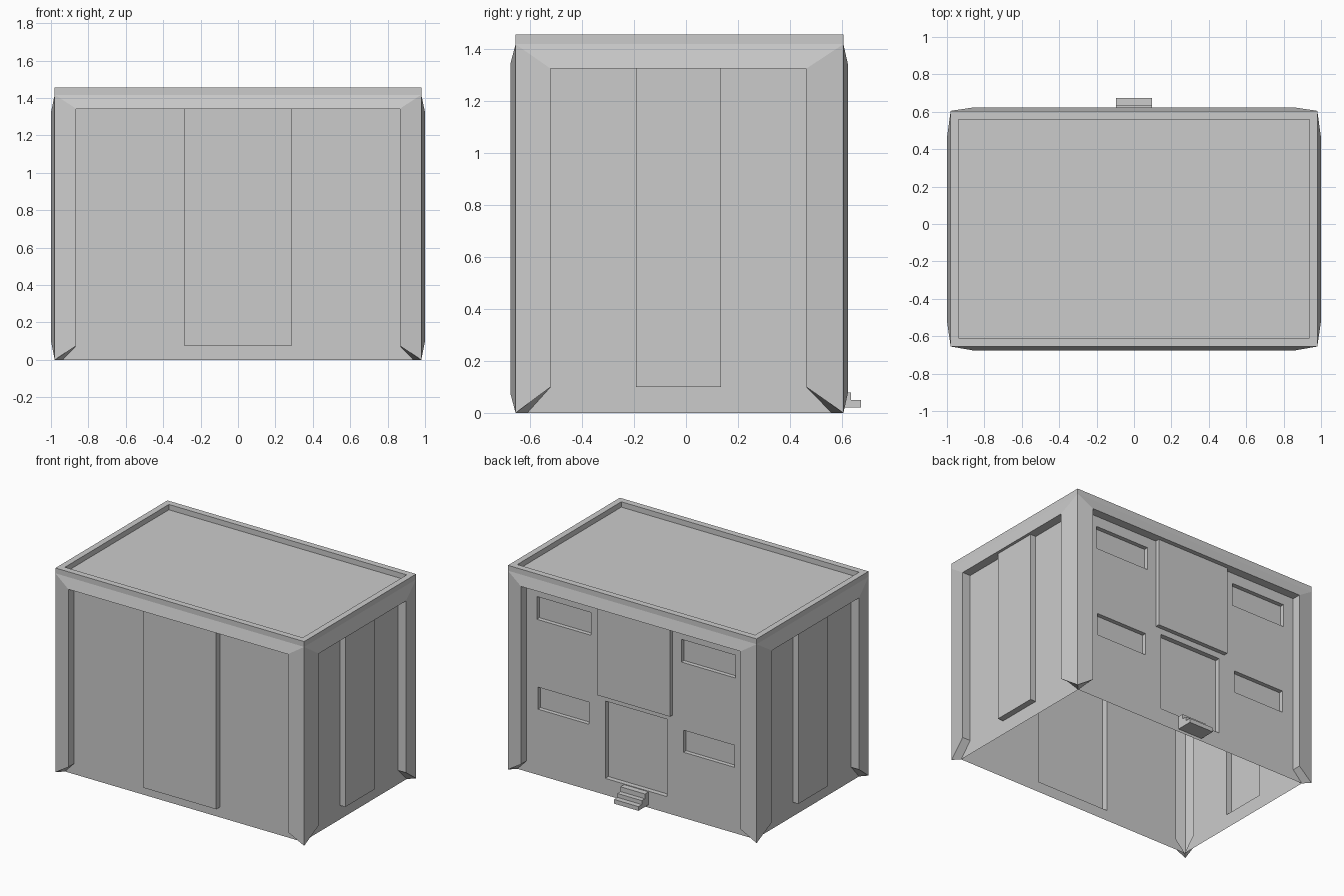
import bpy, bmesh
from mathutils import Vector

if "Cube" in bpy.data.objects:
    bpy.data.objects.remove(bpy.data.objects["Cube"])

WX, WY = (-0.937, 0.937), (-0.61, 0.56)      # wall planes
OX, OY = (-0.98, 0.98), (-0.655, 0.605)      # outer corner edges
ZE, ZT = 1.417, 1.455                        # eave and rim heights


def finish(bm, name):
    bmesh.ops.remove_doubles(bm, verts=bm.verts, dist=1e-4)
    bmesh.ops.dissolve_limit(bm, angle_limit=0.005, verts=bm.verts, edges=bm.edges)
    me = bpy.data.meshes.new(name)
    bm.to_mesh(me)
    bm.free()
    bpy.context.collection.objects.link(bpy.data.objects.new(name, me))


def face(bm, pts, out):
    """Add a polygon whose normal agrees with the direction out."""
    f = bm.faces.new([bm.verts.new(p) for p in pts])
    f.normal_update()
    if f.normal.dot(out) < 0:
        f.normal_flip()


def wall(name, axis, side, a, zb, zt, frame, blocks):
    """Framed wall: flared posts and lintel around a stepped panel.
    blocks are (u0, u1, z0, z1, depth); depth is outward from the wall plane."""
    sign = 1 if side else -1
    planes, outer = (WX, OX) if axis == 0 else (WY, OY)
    ends, corners = (WY, OY) if axis == 0 else (WX, OX)
    base = planes[side]
    edge = abs(outer[side] - base)

    def P(u, d, z):
        n = base + sign * d
        return Vector((n, u, z) if axis == 0 else (u, n, z))

    def D(u, d, z):
        return Vector((sign * d, u, z) if axis == 0 else (u, sign * d, z))

    bm = bmesh.new()
    # posts with slanted feet
    for i, s in ((0, 1), (1, -1)):
        c, w = corners[i], ends[i]
        face(bm, [P(c, edge, 0), P(a[i], frame, zb), P(a[i], frame, zt), P(c, edge, ZE)], D(0, 1, 0))
        face(bm, [P(c, edge, 0), P(w, 0, 0), P(a[i], 0, zb), P(a[i], frame, zb)], D(s, 0, -1))
    # lintel and plinth
    face(bm, [P(corners[0], edge, ZE), P(corners[1], edge, ZE),
              P(a[1], frame, zt), P(a[0], frame, zt)], D(0, 1, 0))
    face(bm, [P(ends[0], 0, 0), P(ends[1], 0, 0), P(a[1], 0, zb), P(a[0], 0, zb)], D(0, 1, 0))
    # stepped wall surface on a grid of block edges
    us = sorted(set(list(a) + [u for b in blocks for u in b[:2]]))
    zs = sorted(set([zb, zt] + [z for b in blocks for z in b[2:4]]))
    nu, nz = len(us) - 1, len(zs) - 1

    def depth(i, j):
        if i < 0 or i >= nu or j >= nz:
            return frame
        if j < 0:
            return 0
        u, z = (us[i] + us[i + 1]) / 2, (zs[j] + zs[j + 1]) / 2
        return next((b[4] for b in blocks if b[0] < u < b[1] and b[2] < z < b[3]), 0)

    for i in range(nu + 1):
        for j in range(nz + 1):
            d, l, b = depth(i, j), depth(i - 1, j), depth(i, j - 1)
            if i < nu and j < nz:
                face(bm, [P(us[i], d, zs[j]), P(us[i + 1], d, zs[j]),
                          P(us[i + 1], d, zs[j + 1]), P(us[i], d, zs[j + 1])], D(0, 1, 0))
            if j < nz and d != l:
                face(bm, [P(us[i], d, zs[j]), P(us[i], l, zs[j]),
                          P(us[i], l, zs[j + 1]), P(us[i], d, zs[j + 1])], D(l - d, 0, 0))
            if i < nu and d != b:
                face(bm, [P(us[i], d, zs[j]), P(us[i + 1], d, zs[j]),
                          P(us[i + 1], b, zs[j]), P(us[i], b, zs[j])], D(0, 0, b - d))
    finish(bm, name)


# front wall with a raised centre panel
wall("front_wall", 1, 0, (-0.865, 0.865), 0.075, 1.342, 0.065,
     [(-0.287, 0.287, 0.075, 1.342, 0.045)])

# side walls with raised panels
for side, name in enumerate(("left_wall", "right_wall")):
    wall(name, 0, side, (-0.52, 0.462), 0.10, 1.323, 0.063,
         [(-0.192, 0.135, 0.10, 1.323, 0.043)])

# back wall with raised upper panel, recessed door and four windows
windows = []
for s in (-1, 1):
    for u0, u1, z0, z1 in ((0.356, 0.784, 1.106, 1.268), (0.372, 0.775, 0.468, 0.625)):
        lo, hi = sorted((s * u0, s * u1))
        windows.append((lo, hi, z0, z1, -0.03))
wall("back_wall", 1, 1, (-0.865, 0.865), 0.075, 1.342, 0.062,
     [(-0.287, 0.287, 0.71, 1.342, 0.03), (-0.244, 0.244, 0.117, 0.668, -0.035)] + windows)

# roof with a raised rim
bm = bmesh.new()
rings = []
for X, Y, z in ((OX, OY, ZE), (OX, OY, ZT), (WX, WY, ZT), (WX, WY, ZE)):
    rings.append([bm.verts.new((X[i], Y[j], z)) for i, j in ((0, 0), (1, 0), (1, 1), (0, 1))])
for r, q in zip(rings, rings[1:]):
    for k in range(4):
        m = (k + 1) % 4
        bm.faces.new((r[k], r[m], q[m], q[k]))
bm.faces.new(rings[-1])
finish(bm, "roof")

# steps at the back door
bm = bmesh.new()
profile = [(0.56, 0.02), (0.673, 0.02), (0.673, 0.05), (0.635, 0.05),
           (0.635, 0.078), (0.60, 0.078), (0.60, 0.112), (0.56, 0.112)]
f = bm.faces.new([bm.verts.new((-0.096, y, z)) for y, z in profile])
ext = bmesh.ops.extrude_face_region(bm, geom=[f], use_keep_orig=True)["geom"]
bmesh.ops.translate(bm, vec=(0.192, 0, 0), verts=[v for v in ext if isinstance(v, bmesh.types.BMVert)])
bmesh.ops.recalc_face_normals(bm, faces=bm.faces)
finish(bm, "door_steps")
